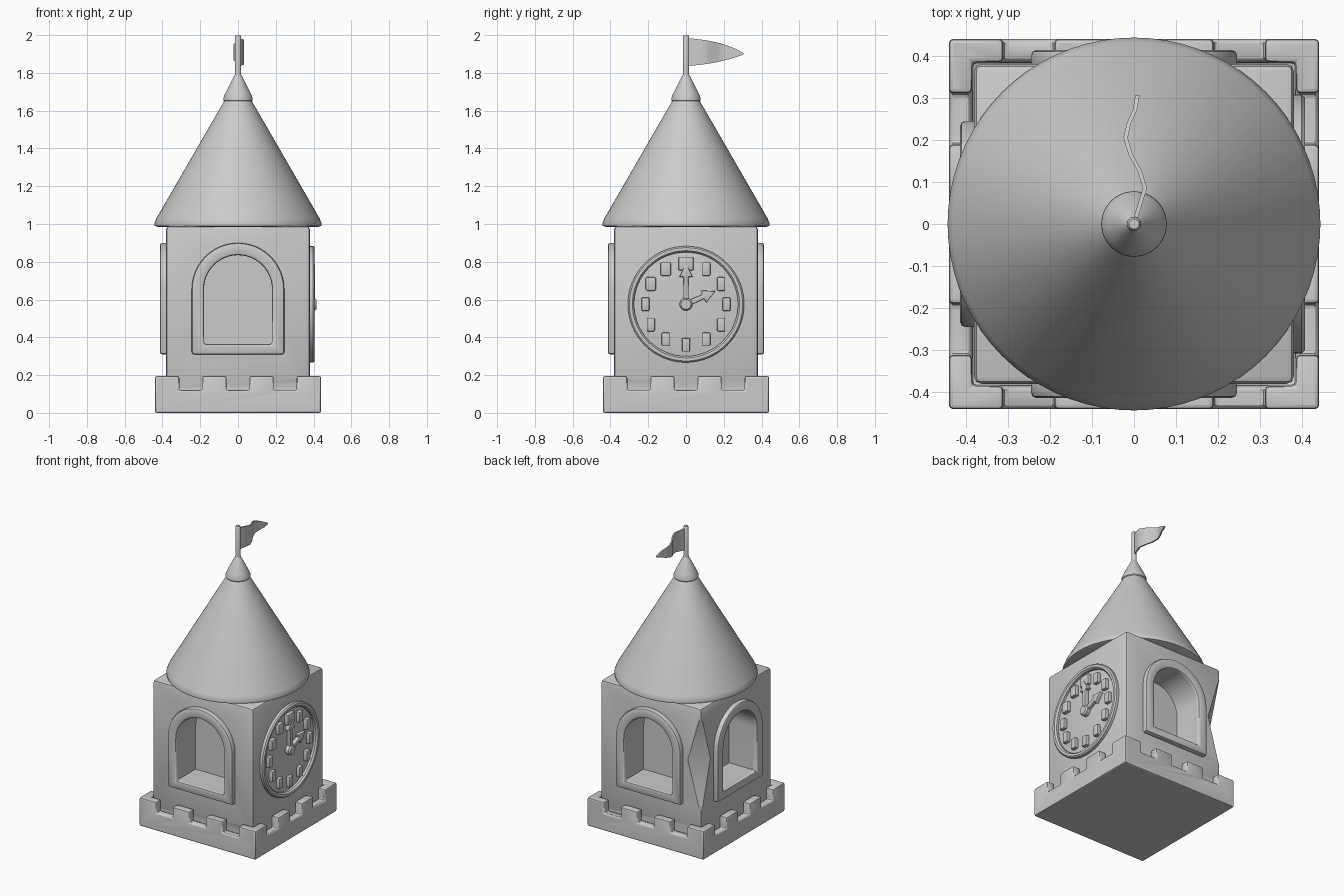
import bpy, bmesh, math
from mathutils import Matrix, Vector

if "Cube" in bpy.data.objects:
    bpy.data.objects.remove(bpy.data.objects["Cube"])

stone = bpy.data.materials.new("plain grey")
stone.diffuse_color = (0.6, 0.6, 0.6, 1)
stone.use_nodes = True
stone.node_tree.nodes["Principled BSDF"].inputs["Base Color"].default_value = stone.diffuse_color


def finish(bm, name, rot=0.0, bevel=0.0, segs=2, angle=35):
    """Turn a bmesh into a named, smooth-by-angle object."""
    bmesh.ops.recalc_face_normals(bm, faces=bm.faces)
    bmesh.ops.rotate(bm, verts=bm.verts, cent=(0, 0, 0),
                     matrix=Matrix.Rotation(rot, 3, 'Z'))
    me = bpy.data.meshes.new(name)
    bm.to_mesh(me)
    bm.free()
    ob = bpy.data.objects.new(name, me)
    bpy.context.collection.objects.link(ob)
    me.materials.append(stone)
    if bevel:
        add_bevel(ob, bevel, segs)
    smooth(ob, angle)
    return ob


def activate(ob):
    bpy.ops.object.select_all(action='DESELECT')
    ob.select_set(True)
    bpy.context.view_layer.objects.active = ob


def smooth(ob, angle=35):
    activate(ob)
    bpy.ops.object.shade_smooth_by_angle(angle=math.radians(angle))


def add_bevel(ob, width, segs=2):
    m = ob.modifiers.new("bevel", 'BEVEL')
    m.width, m.segments, m.limit_method = width, segs, 'ANGLE'
    m.angle_limit = math.radians(40)
    activate(ob)
    bpy.ops.object.modifier_apply(modifier=m.name)


def cut(ob, cutter):
    m = ob.modifiers.new("cut", 'BOOLEAN')
    m.operation, m.solver, m.object = 'DIFFERENCE', 'EXACT', cutter
    activate(ob)
    bpy.ops.object.modifier_apply(modifier=m.name)
    bpy.data.objects.remove(cutter, do_unlink=True)


def box(name, lo, hi, bevel=0.0):
    bm = bmesh.new()
    bmesh.ops.create_cube(bm, size=1)
    for v in bm.verts:
        v.co = [lo[i] + (v.co[i] + 0.5) * (hi[i] - lo[i]) for i in range(3)]
    return finish(bm, name, bevel=bevel)


def prism(name, outline, y0, y1, rot=0.0, bevel=0.0, inner=None):
    """Extrude an x-z outline along y; with an inner outline make a frame."""
    bm = bmesh.new()
    n = len(outline)
    ring = lambda pts, y: [bm.verts.new((x, y, z)) for x, z in pts]
    loops = [ring(outline, y0), ring(outline, y1)]
    if inner:
        loops += [ring(inner, y1), ring(inner, y0)]
        loops.append(loops[0])
    else:
        bm.faces.new(loops[0])
        bm.faces.new(loops[1])
    for a, b in zip(loops, loops[1:]):
        for i in range(n):
            j = (i + 1) % n
            bm.faces.new((a[i], a[j], b[j], b[i]))
    return finish(bm, name, rot, bevel)


def lathe(name, profile, n=64, closed=False, matrix=None):
    bm = bmesh.new()
    vs = [bm.verts.new((r, 0, z)) for r, z in profile]
    pairs = list(zip(vs, vs[1:])) + ([(vs[-1], vs[0])] if closed else [])
    es = [bm.edges.new(p) for p in pairs]
    bmesh.ops.spin(bm, geom=vs + es, cent=(0, 0, 0), axis=(0, 0, 1),
                   angle=math.tau, steps=n, use_duplicate=False)
    bmesh.ops.remove_doubles(bm, verts=bm.verts, dist=1e-5)
    if matrix:
        bmesh.ops.transform(bm, matrix=matrix, verts=bm.verts)
    return finish(bm, name)


def arch(r, bottom, cz=0.655, n=24):
    return [(-r, bottom), (r, bottom)] + [
        (r * math.cos(math.pi * i / n), cz + r * math.sin(math.pi * i / n))
        for i in range(n + 1)]


# battlemented base
base = box("battlement_base", (-.44, -.44, 0), (.44, .44, .195))
cut(base, box("cutter", (-.385, -.385, .115), (.385, .385, .4)))
for c in (-.25, 0, .25):
    cut(base, box("cutter", (c - .061, -.6, .12), (c + .061, .6, .4)))
    cut(base, box("cutter", (-.6, c - .061, .12), (.6, c + .061, .4)))
add_bevel(base, .01)
smooth(base)

# tower body, with a pinched back left corner and three arched niches
body = box("tower_body", (-.38, -.38, .1), (.38, .38, .99), bevel=.018)
bm = bmesh.new()
for p in ((-.38, .38, .96), (-.38, .38, .26), (-.2, .46, .62),
          (-.46, .2, .62), (-.5, .5, .62)):
    bm.verts.new(p)
bmesh.ops.convex_hull(bm, input=bm.verts)
cut(body, finish(bm, "cutter"))

sides = (("front", 0), ("left", -math.pi / 2), ("back", math.pi))
for side, rot in sides:
    cut(body, prism("cutter", arch(.18, .365), -.6, -.2, rot))
    prism(side + "_window_frame", arch(.245, .31), -.365, -.413, rot,
          bevel=.012, inner=arch(.18, .365))
smooth(body)

# clock rim on the right side
CZ = 0.575
to_right = Matrix.Translation((0, 0, CZ)) @ Matrix.Rotation(math.pi / 2, 4, 'Y')
lathe("clock_rim", [(.275, .365), (.275, .395), (.284, .406), (.3, .406),
                    (.308, .398), (.308, .365)], closed=True, matrix=to_right)

# hour markers as plain raised blocks
for h in range(12):
    a = math.tau * h / 12
    u, v = .215 * math.sin(a), CZ + .215 * math.cos(a)
    w = .04 if h == 0 else .027 if h > 9 else .021
    s = .036
    prism(f"hour_marker_{h + 1}", [(u - w, v - s), (u + w, v - s),
          (u + w, v + s), (u - w, v + s)], -.37, -.405, math.pi / 2, .006)


# clock hands and hub
def hand(name, length, angle, y):
    pts = [(-.016, -.03), (.016, -.03), (.012, length - .07),
           (.036, length - .07), (0, length), (-.036, length - .07),
           (-.012, length - .07)]
    c, s = math.cos(angle), math.sin(angle)
    prism(name, [(x * c + z * s, CZ - x * s + z * c) for x, z in pts],
          -.37, y, math.pi / 2, .004)


hand("minute_hand", .215, 0, -.408)
hand("hour_hand", .17, math.radians(66), -.404)
lathe("clock_hub", [(0, .37), (.034, .37), (.034, .405), (.026, .415),
                    (0, .415)], 24, matrix=to_right)

# conical roof, finial and flag pole
lathe("roof", [(0, .985), (.425, .985), (.441, .99), (.443, 1.002),
               (.432, 1.03), (.071, 1.655), (0, 1.655)], 72)
lathe("roof_finial", [(0, 1.64), (.07, 1.645), (.078, 1.655), (.077, 1.67),
                      (.066, 1.695), (.026, 1.775), (.017, 1.79), (0, 1.79)], 48)
lathe("flag_pole", [(0, 1.76), (.017, 1.76), (.017, 1.992), (.012, 2.0),
                    (0, 2.0)], 24)

# waving pennant
keys = [(0, 0), (.012, .04), (.026, .085), (.014, .125), (-.008, .165),
        (-.02, .205), (-.012, .24), (.002, .27), (.008, .305)]
bm = bmesh.new()
rows = []
for x, y in keys:
    t = y / .305
    top = 1.985 - .03 * t - .05 * t ** 3
    low = 1.837 + .01 * t + .05 * t ** 2
    rows.append([[bm.verts.new((x + o, y, low + (top - low) * k / 3))
                  for k in range(4)] for o in (-.005, .005)])
for a, b in zip(rows, rows[1:]):
    for s in (0, 1):
        for k in range(3):
            bm.faces.new((a[s][k], a[s][k + 1], b[s][k + 1], b[s][k]))
    for k in (0, 3):
        bm.faces.new((a[0][k], b[0][k], b[1][k], a[1][k]))
for r in (rows[0], rows[-1]):
    for k in range(3):
        bm.faces.new((r[0][k], r[0][k + 1], r[1][k + 1], r[1][k]))
finish(bm, "pennant", angle=50)
